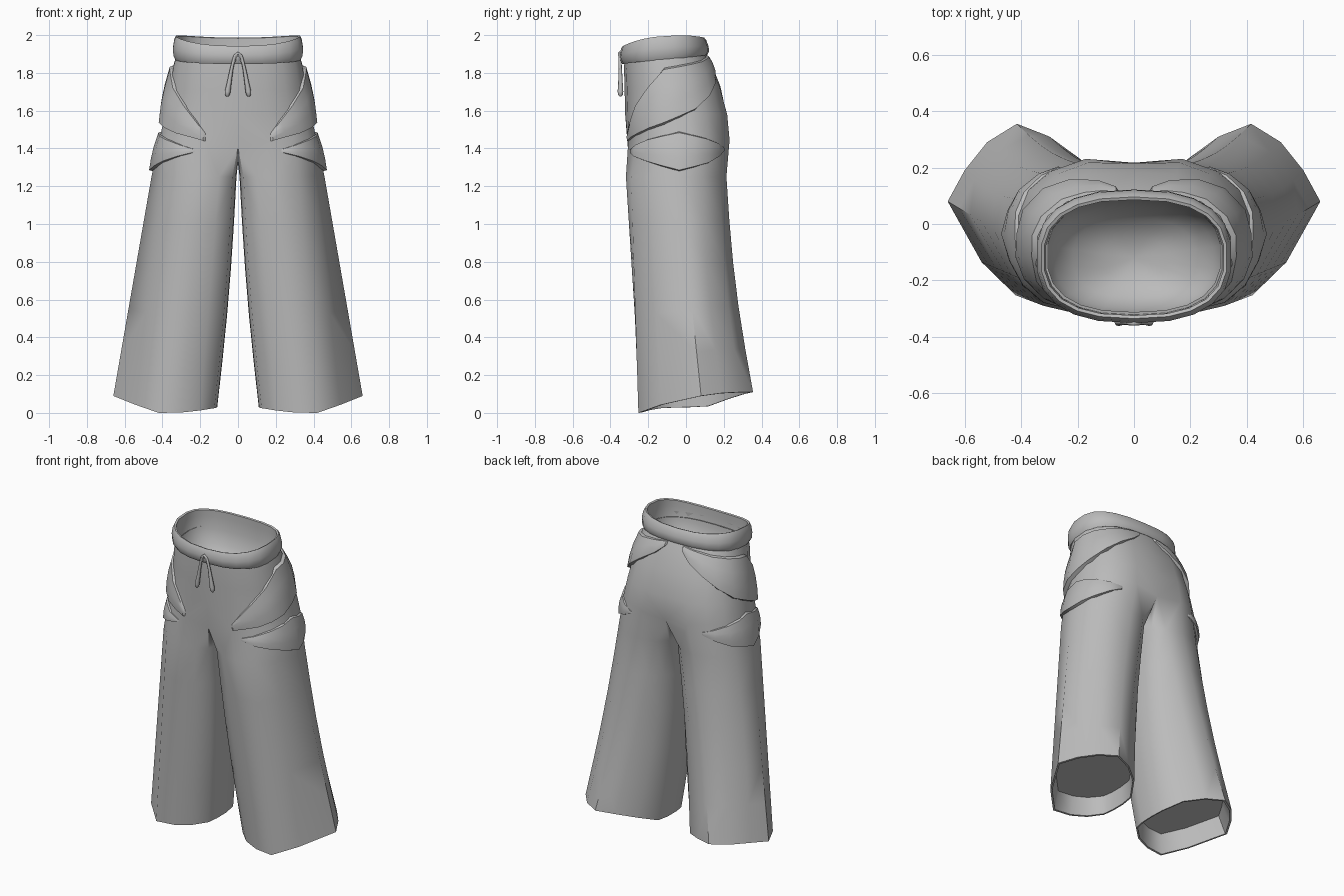
import bpy, bmesh, math
from mathutils import Vector
from mathutils.bvhtree import BVHTree

if "Cube" in bpy.data.objects:
    bpy.data.objects.remove(bpy.data.objects["Cube"])

cloth = bpy.data.materials.new("grey_cloth")
cloth.diffuse_color = (0.5, 0.5, 0.5, 1)
cloth.use_nodes = True
cloth.node_tree.nodes["Principled BSDF"].inputs["Base Color"].default_value = cloth.diffuse_color


def finish(name, bm, mirror=False, angle=50):
    bmesh.ops.recalc_face_normals(bm, faces=bm.faces)
    me = bpy.data.meshes.new(name)
    bm.to_mesh(me)
    bm.free()
    ob = bpy.data.objects.new(name, me)
    bpy.context.collection.objects.link(ob)
    me.materials.append(cloth)
    if mirror:
        m = ob.modifiers.new("mirror", 'MIRROR')
        m.use_clip = True
        m.merge_threshold = 0.002
    bpy.ops.object.select_all(action='DESELECT')
    ob.select_set(True)
    bpy.context.view_layer.objects.active = ob
    bpy.ops.object.shade_smooth_by_angle(angle=math.radians(angle))
    return ob


def bridge(bm, a, b, closed=True):
    n = len(a)
    for i in range(n if closed else n - 1):
        j = (i + 1) % n
        bm.faces.new((a[i], a[j], b[j], b[i]))


def oval(a, rx, front, back, n=2.4):
    """Rounded-box section, a = 0 at the front centre and pi at the back."""
    s, c = math.sin(a), math.cos(a)
    x = rx * math.copysign(abs(s) ** (2 / n), s) if abs(s) > 1e-6 else 0.0
    y = (front + back) / 2 - (back - front) / 2 * math.copysign(abs(c) ** (2 / n), c)
    return x, y


# ---- trousers: half hips and one leg, mirrored ----
bm = bmesh.new()
# hip sections: z, half width, front y, back y, tilt, seat cleft
hips = [(1.91, .325, -.325, .09, .025, 0), (1.84, .345, -.328, .13, .02, 0),
        (1.72, .365, -.325, .19, .01, .008), (1.58, .392, -.322, .232, 0, .018),
        (1.46, .418, -.32, .245, 0, .028)]
rings = []
for z, rx, f, b, tilt, cleft in hips:
    ring = []
    for i in range(10):
        a = math.pi * i / 9
        x, y = oval(a, rx, f, b)
        ring.append(bm.verts.new((x, y - (cleft if i == 9 else 0), z - tilt * math.cos(a))))
    rings.append(ring)
# the last section dips towards the crotch
for i, dz, dy in ((0, -.055, .012), (1, -.025, 0), (8, -.015, 0), (9, -.035, 0)):
    rings[-1][i].co += Vector((0, dy, dz))
for a, b in zip(rings, rings[1:]):
    bridge(bm, a, b, closed=False)

# crotch seam joins the two legs
crotch = [bm.verts.new(p) for p in ((0, .16, 1.37), (0, .06, 1.335), (0, -.12, 1.32), (0, -.25, 1.34))]
top = rings[-1] + crotch
thigh = [(.03, -.265), (.10, -.305), (.20, -.318), (.32, -.29), (.41, -.19), (.458, -.04), (.425, .09),
         (.33, .18), (.20, .214), (.09, .19), (.03, .13), (.008, .05), (.008, -.10), (.012, -.19)]
hem = [(.125, -.13, .025), (.20, -.20, .013), (.30, -.238, .002), (.42, -.252, 0), (.54, -.135, .042),
       (.66, .08, .09), (.60, .19, .105), (.52, .29, .11), (.415, .355, .11), (.30, .31, .10),
       (.19, .23, .075), (.12, .12, .035), (.11, .03, .03), (.112, -.06, .028)]


def leg_point(i, t):
    (x0, y0), (x1, y1, z1) = thigh[i], hem[i]
    bow = math.sin(math.pi * t)
    return Vector((x0 + (x1 - x0) * t - (.012 * bow if x1 < .16 else 0),
                   y0 + (y1 - y0) * t - (.022 * bow if y1 > .15 else 0), 1.25 + (z1 - 1.25) * t))


prev = top
for t in (0, .2, .4, .6, .8, 1):
    ring = [bm.verts.new(leg_point(i, t)) for i in range(len(hem))]
    bridge(bm, prev, ring)
    prev = ring
tree = BVHTree.FromBMesh(bm)

# turned-in hem and closed recess
for t, inset in ((1, .04), (.9, .10)):
    pts = [leg_point(i, t) for i in range(len(hem))]
    mid = sum(pts, Vector()) / len(pts)
    ring = [bm.verts.new(p.lerp(mid, inset)) for p in pts]
    bridge(bm, prev, ring)
    prev = ring
bm.faces.new(prev)
finish("trousers", bm, mirror=True)

# ---- waistband with the closed bowl inside it ----
bm = bmesh.new()
N = 22
# outward offset, height between the lower and upper edge
profile = [(-.03, .05), (-.005, 0), (.007, .2), (.009, .5), (.002, .85), (-.007, 1), (-.018, .96)]
# bowl: scale towards the centre, depth
bowl = [(1, .04), (.98, .12), (.88, .20), (.68, .265), (.36, .305)]
prev = None
for off, v in profile:
    ring = []
    for i in range(N):
        a = 2 * math.pi * i / N
        k = (1 - math.cos(a)) / 2
        x, y = oval(a, .338 + off, -.342 - off, .118 + off, 2.5)
        low = 1.847 + .048 * k
        high = 1.942 + .045 * k + .03 * math.sin(a) ** 2
        ring.append(bm.verts.new((x, y - .015 * k * v, low + (high - low) * v)))
    if prev:
        bridge(bm, prev, ring)
    prev = ring
rim = [v.co.copy() for v in prev]
mid = Vector((0, -.12, 1.96))
for s, d in bowl:
    ring = [bm.verts.new(mid.lerp(p, s) - Vector((0, 0, d))) for p in rim]
    bridge(bm, prev, ring)
    prev = ring
tip = bm.verts.new(mid - Vector((0, 0, .32)))
for i in range(N):
    bm.faces.new((prev[i], prev[(i + 1) % N], tip))
finish("waistband", bm, angle=60)


# ---- raised side pockets laid over the cloth ----
def sample(line, t):
    s = t * (len(line) - 1)
    i = min(int(s), len(line) - 2)
    return Vector(line[i]).lerp(Vector(line[i + 1]), s - i)


def pocket(name, upper, lower, height, cols):
    """Edges are (degrees round from the front, z); the patch follows the cloth."""
    bm = bmesh.new()
    us = [0, .02] + [c / cols for c in range(1, cols)] + [.98, 1]
    ws = [0, .04, .35, .65, .96, 1]
    grid = []
    for u in us:
        col = []
        for w in ws:
            p = sample(upper, u).lerp(sample(lower, u), w)
            a = math.radians(p.x)
            d = Vector((math.sin(a), -math.cos(a), 0))
            hit = tree.ray_cast(Vector((.04, -.05, p.y)) + d * 1.5, -d)[0]
            edge = w in (0, 1) or u in (0, 1)
            swell = (.5 + .25 * w + .3 * math.sin(math.pi * w)) * (.25 + .75 * math.sin(math.pi * u) ** .6)
            col.append(bm.verts.new(hit + d * (-.008 if edge else height * swell)))
        grid.append(col)
    for a, b in zip(grid, grid[1:]):
        bridge(bm, a, b, closed=False)
    bmesh.ops.remove_doubles(bm, verts=bm.verts, dist=.0005)
    finish(name, bm, mirror=True, angle=45)


pocket("hip_pocket",
       [(26, 1.47), (48, 1.63), (78, 1.83), (105, 1.855), (140, 1.88), (176, 1.895)],
       [(26, 1.435), (55, 1.475), (80, 1.525), (106, 1.60), (138, 1.745), (176, 1.875)], .035, 10)
pocket("thigh_pocket",
       [(37, 1.393), (65, 1.45), (92, 1.492), (115, 1.455), (140, 1.405)],
       [(37, 1.382), (65, 1.33), (92, 1.277), (115, 1.32), (140, 1.392)], .026, 8)


# ---- drawstring: centre loop and two hanging cords with thicker ends ----
def cord(name, pts, mirror):
    cu = bpy.data.curves.new(name, 'CURVE')
    cu.dimensions = '3D'
    cu.bevel_depth = .01
    cu.bevel_resolution = 2
    cu.use_fill_caps = True
    sp = cu.splines.new('POLY')
    sp.points.add(len(pts) - 1)
    for q, (x, y, z, r) in zip(sp.points, pts):
        q.co = (x, y, z, 1)
        q.radius = r
    cu.materials.append(cloth)
    ob = bpy.data.objects.new(name, cu)
    bpy.context.collection.objects.link(ob)
    if mirror:
        ob.modifiers.new("mirror", 'MIRROR')
    sp.use_smooth = True


cord("drawstring", [(.005, -.349, 1.895, .7), (.02, -.35, 1.88, .8), (.034, -.348, 1.82, .9),
                    (.046, -.347, 1.75, 1.2), (.055, -.347, 1.70, 1.5), (.057, -.347, 1.685, 1.3),
                    (.058, -.347, 1.675, .5)], True)
cord("drawstring_loop", [(-.02, -.346, 1.86, .8), (-.017, -.351, 1.89, .8), (0, -.352, 1.905, .8),
                         (.017, -.351, 1.89, .8), (.02, -.346, 1.86, .8)], False)
